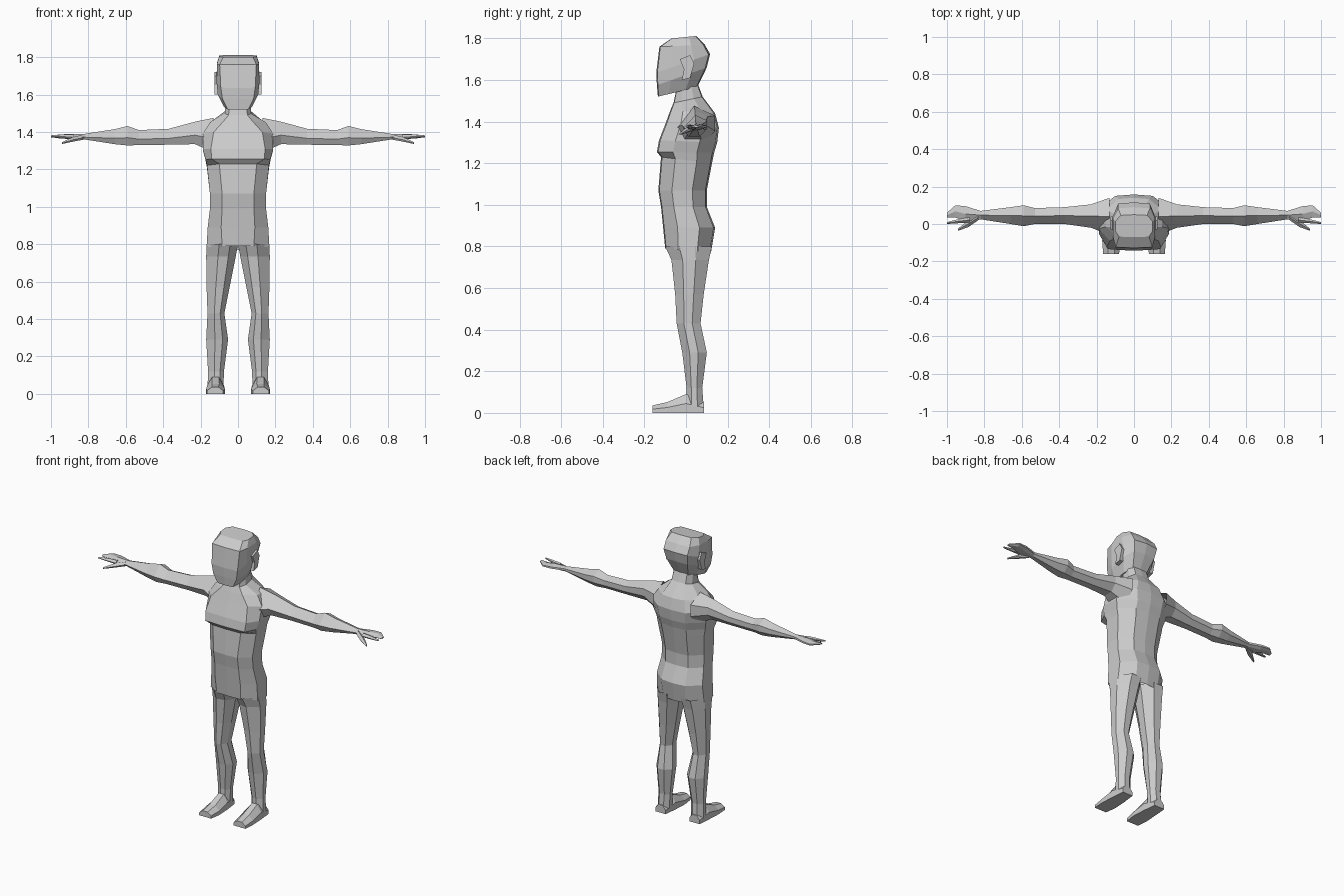
import bpy, bmesh


def loft(name, rings, cap_start=True, cap_end=True, mirror=False):
    """Skin a list of equal-length point rings with flat faces."""
    bm = bmesh.new()
    loops = [[bm.verts.new(p) for p in ring] for ring in rings]
    n = len(loops[0])
    for a, b in zip(loops, loops[1:]):
        for i in range(n):
            j = (i + 1) % n
            bm.faces.new((a[i], a[j], b[j], b[i]))
    if cap_start:
        bm.faces.new(loops[0])
    if cap_end:
        bm.faces.new(loops[-1])
    bmesh.ops.recalc_face_normals(bm, faces=bm.faces)
    mesh = bpy.data.meshes.new(name)
    bm.to_mesh(mesh)
    bm.free()
    ob = bpy.data.objects.new(name, mesh)
    bpy.context.collection.objects.link(ob)
    if mirror:
        ob.modifiers.new("Mirror", 'MIRROR')
    return ob


def lerp(a, b, t):
    return a + (b - a) * t


def body_ring(zf, yf, zb, yb, wf, wm, wb):
    """Symmetric ten-sided ring, tilted from front height to back height."""
    half = [(0, 0), (wf, 0.02), (wm, 0.28), (wm, 0.7), (wb, 0.97), (0, 1)]
    pts = [(x, lerp(yf, yb, t), lerp(zf, zb, t)) for x, t in half]
    return pts + [(-x, y, z) for x, y, z in pts[-2:0:-1]]


LEG = [(0, .35), (.25, .05), (.6, 0), (1, .3), (1, .65), (.7, 1), (.3, 1), (0, .7)]
ARM = [(0, .4), (.5, 1), (1, .75), (1, .35), (.7, 0), (.2, 0)]
FOOT = [(0, 0), (1, 0), (1, .5), (.7, 1), (.3, 1), (0, .5)]


def leg_ring(z, xi, xo, yf, yb):
    return [(lerp(xi, xo, u), lerp(yf, yb, v), z) for u, v in LEG]


def arm_ring(x, yf, yb, zb, zt):
    return [(x, lerp(yf, yb, u), lerp(zb, zt, v)) for u, v in ARM]


def foot_ring(y, xi, xo, h):
    return [(lerp(xi, xo, u), y, h * v) for u, v in FOOT]


# Head: flat face, sloping jaw, bevelled crown
loft("head", [body_ring(*r) for r in [
    (1.80, -.07, 1.812, .05, .08, .10, .07),
    (1.76, -.128, 1.77, .09, .098, .113, .085),
    (1.635, -.143, 1.725, .116, .092, .114, .085),
    (1.575, -.14, 1.66, .10, .083, .108, .075),
    (1.52, -.135, 1.567, .055, .055, .075, .05)]])

# Ears: small tapered plates
ear = [(-.03, 1.70), (.02, 1.72), (.04, 1.68), (.02, 1.61), (-.02, 1.60), (-.01, 1.65)]
loft("ear", [[(x, y, z) for y, z in ear] for x in (.10, .126)], mirror=True)

# Torso from neck down to hips
loft("torso", [body_ring(*r) for r in [
    (1.56, -.045, 1.60, .05, .045, .066, .045),
    (1.49, -.06, 1.52, .08, .05, .070, .05),
    (1.455, -.075, 1.44, .14, .08, .15, .08),
    (1.40, -.095, 1.37, .158, .13, .188, .10),
    (1.31, -.13, 1.30, .15, .145, .188, .09),
    (1.255, -.14, 1.25, .135, .14, .174, .09),
    (1.23, -.12, 1.20, .125, .10, .166, .085),
    (1.07, -.133, 1.07, .10, .085, .15, .08),
    (.99, -.12, .99, .10, .085, .15, .08),
    (.89, -.11, .89, .14, .09, .162, .085),
    (.79, -.10, .77, .12, .085, .168, .08)]],
    cap_start=False, cap_end=False)

# Legs
loft("leg", [leg_ring(*r) for r in [
    (.80, 0, .168, -.10, .125),
    (.735, .012, .17, -.07, .11),
    (.57, .045, .168, -.052, .085),
    (.43, .073, .163, -.045, .07),
    (.29, .053, .17, -.018, .10),
    (.12, .075, .16, .003, .078),
    (.03, .078, .163, 0, .085)]],
    cap_start=False, cap_end=False, mirror=True)

# Feet
loft("foot", [foot_ring(*r) for r in [
    (.087, .085, .158, .05),
    (.0, .075, .165, .09),
    (-.09, .07, .17, .052),
    (-.16, .08, .165, .036)]], mirror=True)

# Arms with shoulder, elbow bump, wrist and joined outer fingers
loft("arm", [arm_ring(*r) for r in [
    (.13, -.06, .14, 1.29, 1.475),
    (.23, -.02, .105, 1.335, 1.455),
    (.37, 0, .09, 1.332, 1.417),
    (.53, 0, .085, 1.33, 1.41),
    (.59, -.012, .10, 1.328, 1.432),
    (.66, 0, .09, 1.335, 1.415),
    (.82, .025, .07, 1.36, 1.39),
    (.90, .012, .095, 1.362, 1.39),
    (.955, .035, .10, 1.366, 1.386),
    (1.0, .035, .06, 1.372, 1.382)]],
    cap_start=False, mirror=True)

# First finger and thumb
loft("finger", [arm_ring(*r) for r in [
    (.88, .008, .035, 1.364, 1.386),
    (.94, .004, .026, 1.368, 1.386),
    (1.0, 0, .01, 1.374, 1.382)]], mirror=True)
loft("thumb", [arm_ring(*r) for r in [
    (.83, .022, .05, 1.358, 1.385),
    (.885, -.016, .02, 1.348, 1.372),
    (.94, -.036, -.024, 1.336, 1.346)]], mirror=True)
